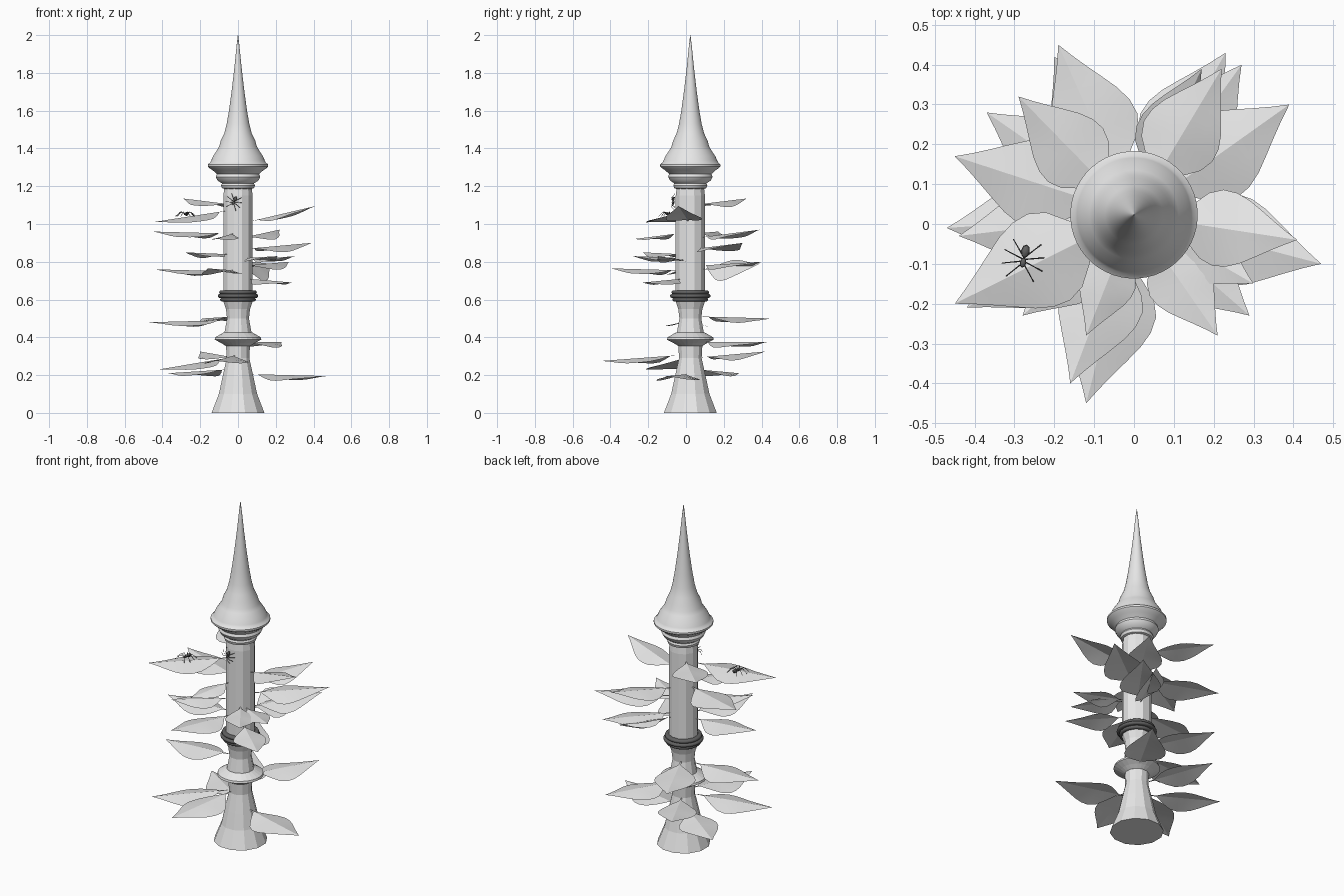
import bpy, bmesh, math
from mathutils import Matrix, Vector

cube = bpy.data.objects.get("Cube")
if cube:
    bpy.data.objects.remove(cube, do_unlink=True)

AXIS = Vector((0, 0.023, 0))  # the tower stands slightly behind the centre


def material(name, value):
    mat = bpy.data.materials.new(name)
    mat.use_nodes = True
    colour = (value, value, value, 1)
    mat.diffuse_color = colour
    mat.node_tree.nodes["Principled BSDF"].inputs["Base Color"].default_value = colour
    return mat


STONE = material("pale grey", 0.8)
DARK = material("dark grey", 0.12)


def finish(name, bm, mat, smooth_angle=None):
    """Turn a bmesh into a named object with one material."""
    bmesh.ops.recalc_face_normals(bm, faces=bm.faces)
    mesh = bpy.data.meshes.new(name)
    bm.to_mesh(mesh)
    bm.free()
    mesh.materials.append(mat)
    obj = bpy.data.objects.new(name, mesh)
    bpy.context.collection.objects.link(obj)
    if smooth_angle:
        bpy.ops.object.select_all(action="DESELECT")
        obj.select_set(True)
        bpy.context.view_layer.objects.active = obj
        bpy.ops.object.shade_smooth_by_angle(angle=math.radians(smooth_angle))
    return obj


def lathe(name, profile, sides, mat, smooth_angle=None):
    """Spin (radius, height) points round the tower axis."""
    bm = bmesh.new()
    rings = []
    for radius, height in profile:
        ring = []
        for i in range(sides):
            a = math.tau * (i + 0.5) / sides
            ring.append(bm.verts.new(AXIS + Vector((radius * math.cos(a), radius * math.sin(a), height))))
        rings.append(ring)
    for low, high in zip(rings, rings[1:]):
        for i in range(sides):
            j = (i + 1) % sides
            bm.faces.new((low[i], low[j], high[j], high[i]))
    bm.faces.new(rings[0])
    bm.faces.new(rings[-1])
    return finish(name, bm, mat, smooth_angle)


# Faceted foot, waist and shaft
lathe("tower_base", [(0.145, 0), (0.105, 0.1), (0.085, 0.19), (0.062, 0.29), (0.066, 0.36)], 12, STONE)
lathe("waist_flange", [(0.066, 0.355), (0.09, 0.37), (0.125, 0.388), (0.122, 0.4), (0.078, 0.425)], 24, STONE)
lathe("waist", [(0.075, 0.42), (0.06, 0.5), (0.066, 0.55), (0.084, 0.6)], 12, STONE)
lathe("shaft", [(0.08, 0.6), (0.08, 1.15), (0.074, 1.2)], 12, STONE)

# Three stacked rings round the shaft
for index, radius in enumerate((0.095, 0.108, 0.1)):
    z = 0.6 + 0.019 * index
    loop = []
    for step in range(7):
        a = -math.pi / 2 + math.pi * step / 6
        loop.append((radius - 0.01 + 0.01 * math.cos(a), z + 0.01 * math.sin(a)))
    lathe("shaft_ring_%d" % (index + 1), loop, 32, DARK, 40)

# Smooth bell-shaped roof and spire
lathe("roof", [
    (0.07, 1.185), (0.085, 1.19), (0.09, 1.205), (0.085, 1.215), (0.108, 1.23),
    (0.118, 1.25), (0.112, 1.265), (0.135, 1.285), (0.15, 1.295), (0.16, 1.305),
    (0.16, 1.315), (0.148, 1.325), (0.143, 1.335), (0.132, 1.36), (0.112, 1.39),
    (0.1, 1.41), (0.092, 1.44), (0.073, 1.48), (0.06, 1.53), (0.048, 1.6),
    (0.033, 1.71), (0.019, 1.83), (0.008, 1.94), (0.001, 2)], 48, STONE, 35)

# Leaf outline from stalk to tip, as a share of the greatest half width
OUTLINE = (0.03, 0.06, 0.5, 0.86, 1, 0.97, 0.83, 0.62, 0.4, 0.19, 0)


def leaf(name, tip, rise, roll=0):
    """Creased pointed leaf growing from the shaft out to tip."""
    tip = Vector(tip)
    out = Vector((tip.x, tip.y, 0)) - Vector((AXIS.x, AXIS.y, 0))
    reach = out.length
    out.normalize()
    root = AXIS + out * 0.07 + Vector((0, 0, tip.z - rise))
    span = tip - root
    half = 0.28 * (reach - 0.07)
    across = Vector((-out.y, out.x, 0))
    across.rotate(Matrix.Rotation(roll, 3, out))
    up = span.cross(across).normalized()
    bm = bmesh.new()
    rows = []
    last = len(OUTLINE) - 1
    for k, share in enumerate(OUTLINE):
        t = k / last
        centre = root + span * t
        if k == last:
            rows.append([bm.verts.new(centre)] * 5)
            continue
        row = []
        for side in (-1, -0.5, 0, 0.5, 1):
            width = half * share * side
            drop = 0.25 * abs(width) + 0.004 * math.sin(t * 9 + side) * abs(side) * share
            row.append(bm.verts.new(centre + across * width - up * drop))
        rows.append(row)
    for a, b in zip(rows, rows[1:]):
        for i in range(4):
            if b[i] is b[i + 1]:
                bm.faces.new((a[i], a[i + 1], b[i]))
            else:
                bm.faces.new((a[i], a[i + 1], b[i + 1], b[i]))
    return finish(name, bm, STONE, 20)


# Leaves: tip position, rise from stalk to tip, optional roll
LEAVES = [
    ((-0.12, -0.45, 0.275), -0.03), ((0.47, -0.1, 0.195), -0.01),
    ((-0.42, -0.21, 0.23), -0.06), ((-0.37, 0.28, 0.21), -0.02),
    ((-0.2, 0.42, 0.325), 0.03), ((0.23, 0.43, 0.375), 0),
    ((-0.19, 0.45, 0.5), -0.01), ((-0.47, -0.01, 0.48), -0.01),
    ((-0.16, -0.4, 0.765), 0.01), ((0.29, -0.23, 0.69), -0.02),
    ((-0.44, -0.03, 0.76), 0.01), ((0.27, 0.4, 0.8), 0.02),
    ((0.17, 0.39, 0.79), 0.03, 0.6), ((0.21, -0.28, 0.83), 0.01),
    ((0.3, -0.15, 0.83), 0.02), ((-0.28, -0.23, 0.85), 0.01),
    ((0.39, 0.3, 0.9), 0.03), ((-0.12, -0.28, 0.92), -0.03),
    ((-0.45, 0.17, 0.96), 0.01), ((0.22, 0.39, 0.97), 0.04),
    ((0.41, -0.04, 1.095), 0.08), ((-0.45, -0.2, 1.01), -0.06),
    ((-0.29, 0.32, 1.135), 0.03),
]
for number, data in enumerate(LEAVES, 1):
    leaf("leaf_%02d" % number, *data)


def rod(bm, start, end, radius):
    line = end - start
    turn = line.to_track_quat("Z", "Y").to_matrix().to_4x4()
    bmesh.ops.create_cone(bm, segments=5, radius1=radius, radius2=radius, depth=line.length,
                          matrix=Matrix.Translation((start + end) / 2) @ turn)


def spider(name, placement):
    """Two-part body along local Y with four bent legs on each side."""
    bm = bmesh.new()
    for y, size in ((0.017, (0.011, 0.017, 0.01)), (-0.012, (0.008, 0.013, 0.007))):
        bmesh.ops.create_uvsphere(bm, u_segments=8, v_segments=6, radius=1,
                                  matrix=Matrix.Translation((0, y, 0.013)) @ Matrix.Diagonal((*size, 1)))
    for side in (-1, 1):
        for leg in range(4):
            a = math.radians(-50 + 33 * leg)
            ray = Vector((side * math.cos(a), math.sin(a), 0))
            hip = Vector((0, -0.012 + 0.004 * leg, 0.012))
            knee = hip + ray * 0.027 + Vector((0, 0, 0.012))
            foot = hip + ray * 0.054 - Vector((0, 0, 0.011))
            rod(bm, hip, knee, 0.0017)
            rod(bm, knee, foot, 0.0014)
    bm.transform(placement)
    return finish(name, bm, DARK, 30)


# One spider rests on a leaf, the other climbs the front of the shaft
spider("leaf_spider", Matrix.Translation((-0.276, -0.085, 1.04)) @ Matrix.Rotation(-0.2, 4, "Z"))
spider("shaft_spider", Matrix.Translation((-0.02, -0.057, 1.12))
       @ Matrix.Rotation(math.pi / 2, 4, "X") @ Matrix.Rotation(-0.4, 4, "Z") @ Matrix.Scale(0.8, 4))
